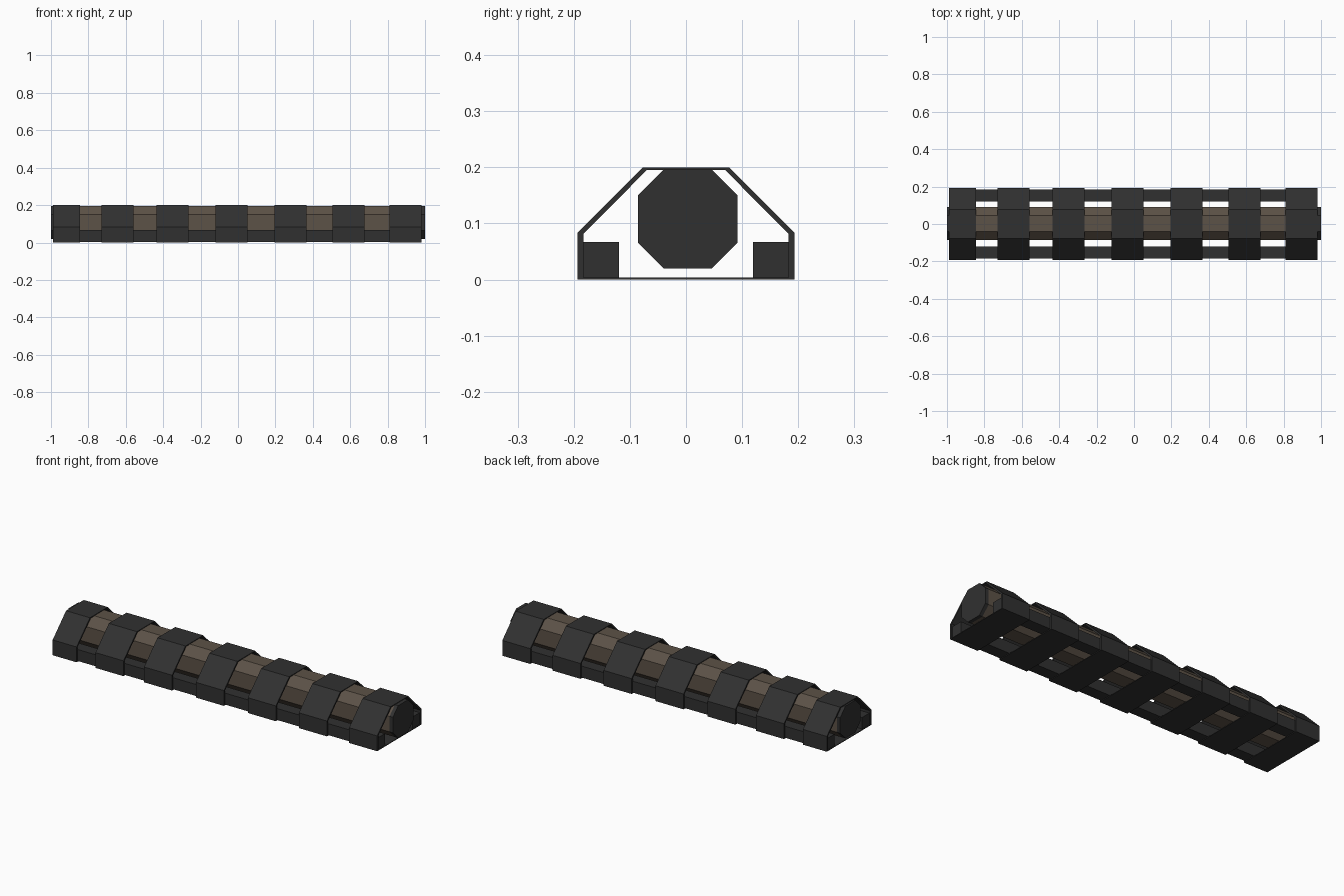
import bpy, bmesh

if "Cube" in bpy.data.objects:
    bpy.data.objects.remove(bpy.data.objects["Cube"])

def material(name, rgb):
    m = bpy.data.materials.new(name)
    m.diffuse_color = (*rgb, 1)
    m.use_nodes = True
    m.node_tree.nodes["Principled BSDF"].inputs["Base Color"].default_value = m.diffuse_color
    return m

dark = material("dark_metal", (0.030, 0.030, 0.030))
brown = material("brown_core", (0.108, 0.084, 0.063))

def extrude_x(name, loops, x0, x1, mat):
    """Extrude a (y, z) outline along x; a second loop makes it a hollow tube."""
    bm = bmesh.new()
    n = len(loops[0])
    rings = [[[bm.verts.new((x, y, z)) for y, z in lp] for x in (x0, x1)] for lp in loops]
    for a, b in rings:
        for i in range(n):
            j = (i + 1) % n
            bm.faces.new((a[i], a[j], b[j], b[i]))
    for end in (0, 1):
        if len(loops) == 1:
            bm.faces.new(rings[0][end])
        else:
            o, q = rings[0][end], rings[1][end]
            for i in range(n):
                j = (i + 1) % n
                bm.faces.new((o[i], o[j], q[j], q[i]))
    bmesh.ops.recalc_face_normals(bm, faces=bm.faces)
    me = bpy.data.meshes.new(name)
    bm.to_mesh(me)
    bm.free()
    me.materials.append(mat)
    ob = bpy.data.objects.new(name, me)
    bpy.context.collection.objects.link(ob)
    return ob

# Octagonal core with dark end caps
cy, cz, r, f = 0.003, 0.108, 0.0885, 0.0425
octagon = [(cy + a, cz + b) for a, b in
           [(r, -f), (r, f), (f, r), (-f, r), (-r, f), (-r, -f), (-f, -r), (f, -r)]]
extrude_x("core", [octagon], -0.98, 0.98, brown)
extrude_x("end_cap_left", [octagon], -1.0, -0.98, dark)
extrude_x("end_cap_right", [octagon], 0.98, 1.0, dark)

# Square side rails
for name, s in (("rail_front", -1), ("rail_back", 1)):
    box = [(s * 0.119, 0.004), (s * 0.184, 0.004), (s * 0.184, 0.067), (s * 0.119, 0.067)]
    extrude_x(name, [box], -0.985, 0.975, dark)

# Hollow bands wrapped around the core and the rails
half_out = [(0.193, 0.0), (0.193, 0.084), (0.077, 0.2)]
half_in = [(0.183, 0.004), (0.183, 0.081), (0.070, 0.195)]
outline = lambda h: h + [(-y, z) for y, z in reversed(h)]
spans = [(-0.99, -0.845), (-0.73, -0.56), (-0.435, -0.265), (-0.12, 0.05),
         (0.195, 0.365), (0.505, 0.675), (0.81, 0.98)]
for i, (x0, x1) in enumerate(spans):
    extrude_x(f"band_{i + 1}", [outline(half_out), outline(half_in)], x0, x1, dark)
